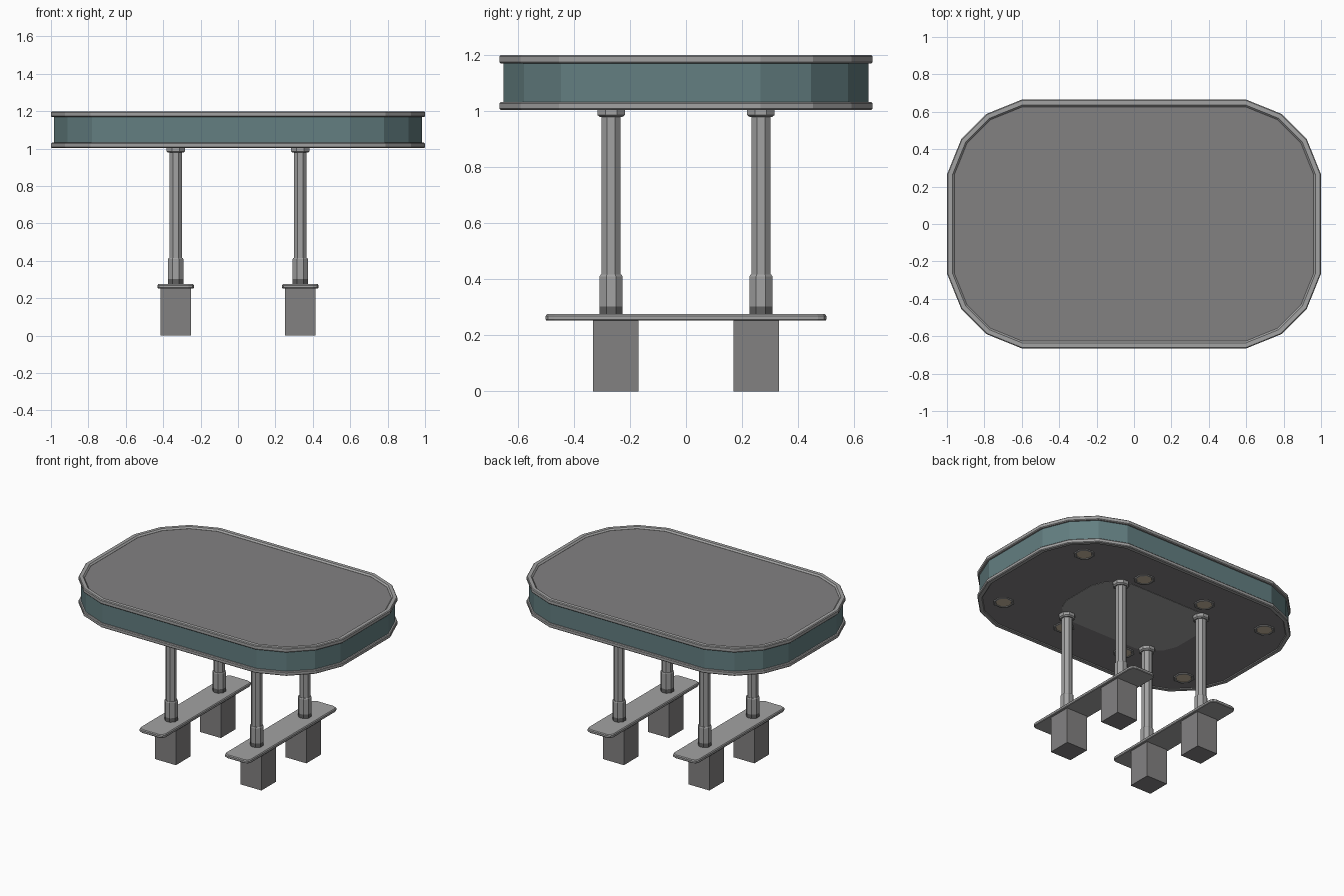
import bpy, bmesh, math
from mathutils import Matrix

cube = bpy.data.objects.get("Cube")
if cube:
    bpy.data.objects.remove(cube, do_unlink=True)


def material(name, rgb):
    m = bpy.data.materials.new(name)
    m.use_nodes = True
    m.diffuse_color = (*rgb, 1)
    m.node_tree.nodes["Principled BSDF"].inputs["Base Color"].default_value = (*rgb, 1)
    return m


METAL = material("light metal", (0.36, 0.36, 0.36))
GREY = material("concrete grey", (0.225, 0.22, 0.222))
TEAL = material("teal panel", (0.125, 0.21, 0.22))
DARK = material("dark metal", (0.12, 0.12, 0.12))
LAMP = material("warm lamp glass", (0.6, 0.5, 0.36))


def finish(name, bm, *mats):
    bmesh.ops.recalc_face_normals(bm, faces=bm.faces)
    me = bpy.data.meshes.new(name)
    bm.to_mesh(me)
    bm.free()
    for m in mats:
        me.materials.append(m)
    ob = bpy.data.objects.new(name, me)
    bpy.context.collection.objects.link(ob)
    return ob


def outline(inset=0.0, scale=1.0):
    """Rounded rectangle with three flats on each corner."""
    corner = [(1, 0), (0.81, 0.47), (0.47, 0.81), (0, 1)]
    r = 0.4 - inset
    quad = [(0.6 + r * a, 0.265 + r * b) for a, b in corner]
    pts = quad + [(-x, y) for x, y in reversed(quad)]
    pts += [(-x, -y) for x, y in pts]
    return [(x * scale, y * scale) for x, y in pts]


def ring(sides, r):
    """Regular polygon with a flat facing the front."""
    a = [(i + 0.5) * math.tau / sides for i in range(sides)]
    return [(r * math.cos(t), r * math.sin(t)) for t in a]


def loft(bm, sections, closed=False, at=(0, 0)):
    """Skin a stack of (outline, z) sections, capped or joined end to start."""
    loops = [[bm.verts.new((x + at[0], y + at[1], z)) for x, y in pts] for pts, z in sections]
    pairs = list(zip(loops, loops[1:]))
    if closed:
        pairs.append((loops[-1], loops[0]))
    else:
        bm.faces.new(loops[0])
        bm.faces.new(loops[-1])
    for a, b in pairs:
        for i in range(len(a)):
            j = (i + 1) % len(a)
            bm.faces.new((a[i], a[j], b[j], b[i]))


# Canopy rims with softened edges
def rim(name, low, high):
    b = 0.005
    profile = [(b, low), (0, low + b), (0, high - b), (b, high),
               (0.03, high), (0.04, high - 0.01), (0.04, low + 0.01), (0.03, low)]
    bm = bmesh.new()
    loft(bm, [(outline(d), z) for d, z in profile], closed=True)
    finish(name, bm, METAL)


rim("canopy_top_rim", 1.168, 1.198)
rim("canopy_bottom_rim", 1.003, 1.031)

# Canopy body: teal fascia, grey deck above and soffit below
bm = bmesh.new()
loft(bm, [(outline(0.015), 1.02), (outline(0.015), 1.18)])
finish("canopy_fascia", bm, TEAL)
for name, low, high in (("roof_deck", 1.17, 1.187), ("soffit", 1.008, 1.025)):
    bm = bmesh.new()
    loft(bm, [(outline(0.035), low), (outline(0.035), high)])
    finish(name, bm, GREY)

# Light plate in the middle of the soffit
bm = bmesh.new()
loft(bm, [(outline(0, 0.46), 1.006), (outline(0, 0.46), 1.01)])
finish("soffit_centre_plate", bm, METAL)

# Eight recessed lamps in two rows
for row, y in (("front", -0.4), ("back", 0.4)):
    for n, x in enumerate((-0.75, -0.25, 0.25, 0.75)):
        bm = bmesh.new()
        loft(bm, [(ring(8, 0.07), 1.01), (ring(8, 0.064), 1.003),
                  (ring(8, 0.054), 1.003), (ring(8, 0.05), 1.0075)],
             closed=True, at=(x, y))
        finish(f"lamp_ring_{row}_{n + 1}", bm, METAL)
        bm = bmesh.new()
        loft(bm, [(ring(8, 0.053), 1.006), (ring(8, 0.053), 1.01)], at=(x, y))
        finish(f"lamp_glass_{row}_{n + 1}", bm, LAMP)


def base_outline(inset):
    w, d, c = 0.098 - inset, 0.5 - inset, 0.03
    q = [(w, d - c), (w - 0.3 * c, d - 0.3 * c), (w - c, d)]
    pts = q + [(-x, y) for x, y in reversed(q)]
    return pts + [(-x, -y) for x, y in pts]


# Two base plates, each with two blocks and two posts
for side, x in (("left", 0.333), ("right", -0.333)):
    bm = bmesh.new()
    loft(bm, [(base_outline(0.003), 0.252), (base_outline(0), 0.256),
              (base_outline(0), 0.269), (base_outline(0.005), 0.275)], at=(x, 0))
    finish(f"base_plate_{side}", bm, METAL)

    for end, s in (("front", -1), ("back", 1)):
        bm = bmesh.new()
        bmesh.ops.create_cube(bm, size=1, matrix=Matrix.Translation((x, s * 0.25, 0.1265))
                              @ Matrix.Diagonal((0.163, 0.163, 0.253, 1)))
        finish(f"footing_block_{side}_{end}", bm, GREY)

        at = (x, s * 0.267)
        bm = bmesh.new()
        loft(bm, [(ring(8, 0.036), 0.4), (ring(8, 0.036), 0.99)], at=at)
        finish(f"post_{side}_{end}", bm, METAL)

        # Sleeve with a darker foot
        bm = bmesh.new()
        loft(bm, [(ring(8, 0.044), 0.274), (ring(8, 0.044), 0.303),
                  (ring(8, 0.044), 0.41), (ring(8, 0.04), 0.416)], at=at)
        for f in bm.faces:
            f.material_index = int(f.calc_center_median().z < 0.3)
        finish(f"post_sleeve_{side}_{end}", bm, METAL, DARK)

        # Collar under the canopy
        bm = bmesh.new()
        loft(bm, [(ring(8, 0.044), 0.978), (ring(8, 0.053), 0.985),
                  (ring(8, 0.053), 1.009)], at=at)
        finish(f"post_collar_{side}_{end}", bm, METAL)
